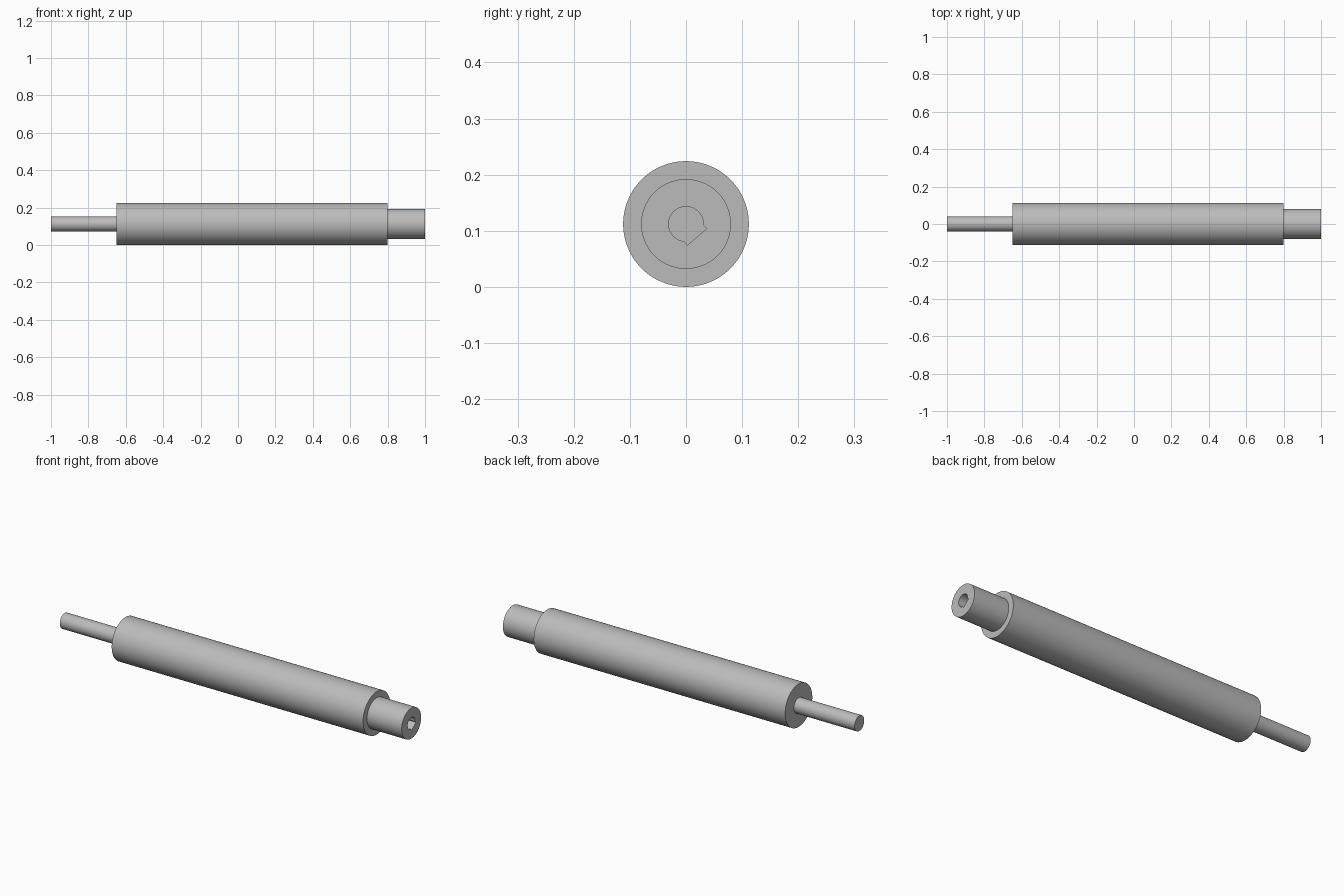
import bpy, bmesh, math
from mathutils import Matrix, Vector

if "Cube" in bpy.data.objects:
    bpy.data.objects.remove(bpy.data.objects["Cube"])

AXIS_Z = 0.112
SIDES = 96

steel = bpy.data.materials.new("grey_steel")
steel.use_nodes = True
GREY = (0.5, 0.5, 0.5, 1)
steel.diffuse_color = GREY
steel.node_tree.nodes["Principled BSDF"].inputs["Base Color"].default_value = GREY


def make_object(name, bm):
    bmesh.ops.recalc_face_normals(bm, faces=bm.faces)
    mesh = bpy.data.meshes.new(name)
    bm.to_mesh(mesh)
    bm.free()
    mesh.materials.append(steel)
    obj = bpy.data.objects.new(name, mesh)
    obj.location.z = AXIS_Z
    bpy.context.collection.objects.link(obj)
    return obj


def lathe(name, profile):
    """Turn (x, radius) points around the x axis."""
    bm = bmesh.new()
    verts = [bm.verts.new((x, 0, r)) for x, r in profile]
    edges = [bm.edges.new(pair) for pair in zip(verts, verts[1:])]
    bmesh.ops.spin(bm, geom=verts + edges, cent=(0, 0, 0), axis=(1, 0, 0),
                   angle=math.tau, steps=SIDES)
    bmesh.ops.remove_doubles(bm, verts=bm.verts, dist=1e-5)
    # Cap both open ends
    bmesh.ops.holes_fill(bm, edges=[e for e in bm.edges if e.is_boundary], sides=0)
    return make_object(name, bm)


def keyed_prism(name, radius, half_width, depth, tilt, x0, x1):
    """Round bar with a flat-bottomed key on one side."""
    start = math.asin(half_width / radius)
    count = 56
    outline = [(depth, -half_width), (depth, half_width)]
    for i in range(count + 1):
        a = start + (math.tau - 2 * start) * i / count
        outline.append((radius * math.cos(a), radius * math.sin(a)))
    turn = Matrix.Rotation(tilt, 3, 'X')
    bm = bmesh.new()
    face = bm.faces.new([bm.verts.new(turn @ Vector((x0, u, v))) for u, v in outline])
    new = bmesh.ops.extrude_face_region(bm, geom=[face])["geom"]
    bmesh.ops.translate(bm, vec=(x1 - x0, 0, 0),
                        verts=[g for g in new if isinstance(g, bmesh.types.BMVert)])
    return make_object(name, bm)


# Stepped roller: thin shaft, main body, end boss
roller = lathe("stepped_roller", [(-1, 0.04), (-0.65, 0.04), (-0.65, 0.112),
                                  (0.8, 0.112), (0.8, 0.08), (1, 0.08)])

# Blind keyed bore in the boss
cutter = keyed_prism("bore_cutter", 0.031, 0.0225, 0.0302,
                     math.radians(-49.5), 0.8, 1.05)
cutter.hide_render = True
cut = roller.modifiers.new("keyed_bore", 'BOOLEAN')
cut.operation = 'DIFFERENCE'
cut.solver = 'EXACT'
cut.object = cutter

bpy.ops.object.select_all(action='DESELECT')
roller.select_set(True)
bpy.context.view_layer.objects.active = roller
bpy.ops.object.modifier_apply(modifier=cut.name)
bpy.data.objects.remove(cutter)
bpy.ops.object.shade_smooth_by_angle(angle=math.radians(30))
